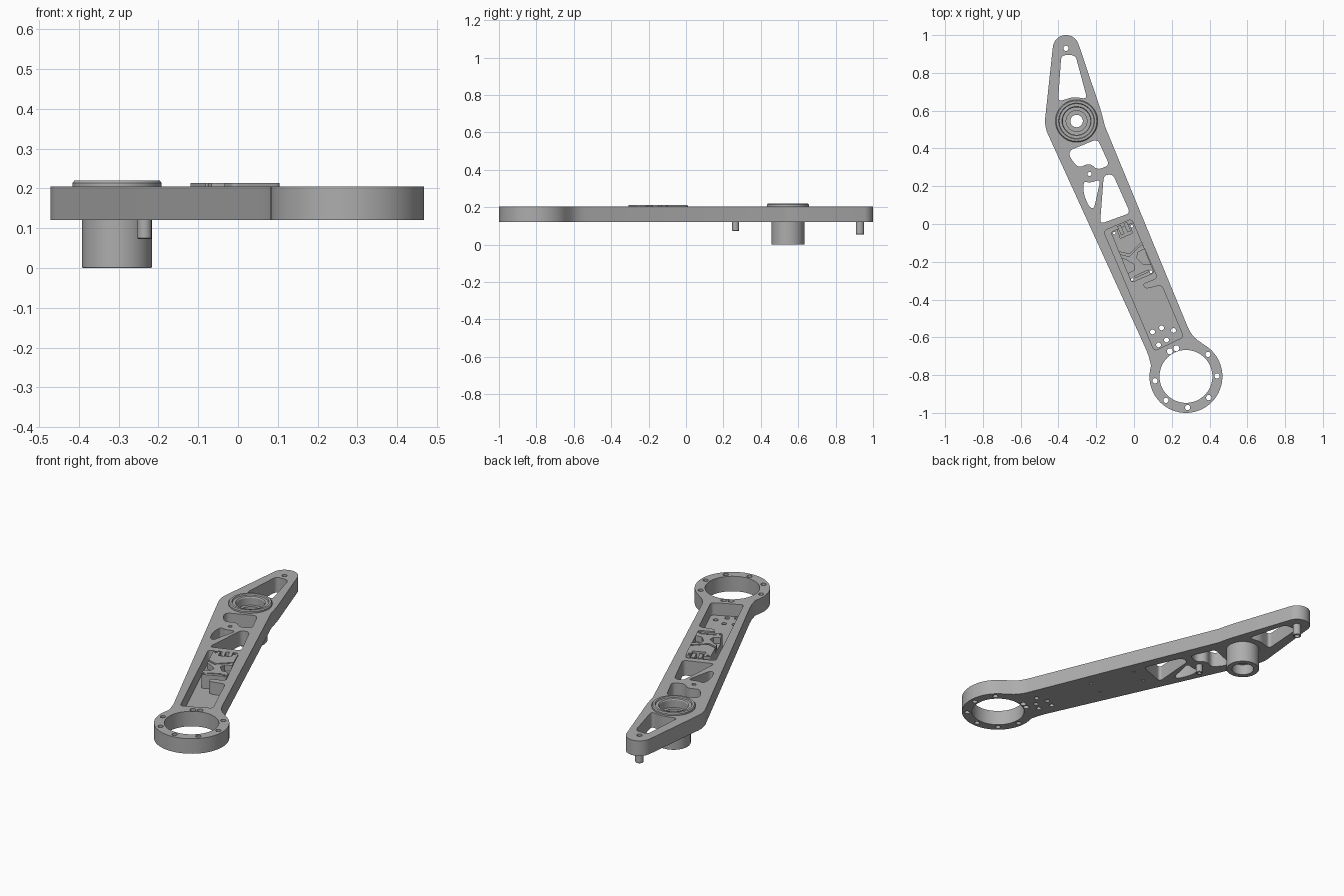
import bpy
import bmesh
from math import cos, sin, radians, tau
from mathutils import Vector

default = bpy.data.objects.get("Cube")
if default:
    bpy.data.objects.remove(default, do_unlink=True)

metal = bpy.data.materials.new("satin_grey")
metal.use_nodes = True
GREY = (0.42, 0.42, 0.42, 1)
metal.diffuse_color = GREY
for node in metal.node_tree.nodes:
    if node.type == 'BSDF_PRINCIPLED':
        node.inputs["Base Color"].default_value = GREY

BOTTOM, TOP, FLOOR = 0.12, 0.205, 0.135
RING, HUB = Vector((0.275, -0.807)), Vector((-0.304, 0.545))
TIP, PIVOT = Vector((-0.36, 0.93)), Vector((-0.235, 0.265))


def arc(center, r, start, end, steps):
    """Points along an arc, angles in degrees."""
    angles = [radians(start + (end - start) * i / steps) for i in range(steps + 1)]
    return [(center[0] + r * cos(a), center[1] + r * sin(a)) for a in angles]


def circle(center, r, sides=24):
    return arc(center, r, 0, 360, sides)[:-1]


def rounded(points, size, steps=6):
    """Polygon whose corners are softened, starting size away from each corner."""
    result = []
    count = len(points)
    for i in range(count):
        p = Vector(points[i])
        ends = []
        for q in (Vector(points[i - 1]), Vector(points[(i + 1) % count])):
            d = q - p
            ends.append(p + d.normalized() * min(size, d.length * 0.45))
        a, b = ends
        for k in range(steps + 1):
            t = k / steps
            result.append(tuple(a * (1 - t) ** 2 + p * 2 * t * (1 - t) + b * t * t))
    return result


def make_object(name, bm):
    bmesh.ops.recalc_face_normals(bm, faces=bm.faces[:])
    mesh = bpy.data.meshes.new(name)
    bm.to_mesh(mesh)
    bm.free()
    obj = bpy.data.objects.new(name, mesh)
    bpy.context.collection.objects.link(obj)
    mesh.materials.append(metal)
    return obj


def prism(name, outlines, low, high):
    """Upright prisms, one for each outline, in a single mesh."""
    bm = bmesh.new()
    for outline in outlines:
        face = bm.faces.new([bm.verts.new((x, y, low)) for x, y in outline])
        moved = bmesh.ops.extrude_face_region(bm, geom=[face], use_keep_orig=True)
        verts = [v for v in moved["geom"] if isinstance(v, bmesh.types.BMVert)]
        bmesh.ops.translate(bm, vec=(0, 0, high - low), verts=verts)
    return make_object(name, bm)


def lathe(name, center, profile, steps=64):
    """Closed radius and height profile turned about an upright axis."""
    bm = bmesh.new()
    rings = []
    for i in range(steps):
        a = tau * i / steps
        rings.append([bm.verts.new((center[0] + r * cos(a), center[1] + r * sin(a), z))
                      for r, z in profile])
    for i in range(steps):
        a, b = rings[i - 1], rings[i]
        for j in range(len(profile)):
            bm.faces.new((a[j - 1], a[j], b[j], b[j - 1]))
    return make_object(name, bm)


def cut(obj, outlines, low, high):
    cutter = prism("cutter", outlines, low, high)
    cutter.hide_render = True
    mod = obj.modifiers.new("cut", 'BOOLEAN')
    mod.operation = 'DIFFERENCE'
    mod.solver = 'EXACT'
    mod.object = cutter
    bpy.context.view_layer.objects.active = obj
    bpy.ops.object.modifier_apply(modifier=mod.name)
    bpy.data.objects.remove(cutter, do_unlink=True)


# Arm plate: clamp ring, straight beam, hub bulge and narrow tip
inner_bend = rounded([(0.371, -0.645), (0.30, -0.585), (0.257, -0.476)], 0.09)[7:14]
outer_bend = rounded([(-0.457, 0.477), (0.076, -0.69), (0.09, -0.75)], 0.06)[7:14]
hub_bend = rounded([(-0.294, 0.954), (-0.168, 0.58), (-0.14, 0.45)], 0.06)[7:14]
outline = arc(RING, 0.193, 57, -197, 64)
outline += outer_bend[::-1]
outline += arc(HUB, 0.167, 204, 175, 10)
outline += arc(TIP, 0.07, 172, 20, 20)
outline += hub_bend
outline += inner_bend[::-1]
arm = prism("arm_plate", [outline], BOTTOM, TOP)

# Lightening windows, bores and screw holes through the plate
windows = [
    [(-0.385, 0.894), (-0.31, 0.894), (-0.248, 0.662), (-0.32, 0.673), (-0.402, 0.648)],
    [(-0.341, 0.39), (-0.29, 0.41), (-0.193, 0.45), (-0.13, 0.312),
     (-0.193, 0.286), (-0.235, 0.323), (-0.294, 0.296), (-0.341, 0.354)],
    [(-0.267, 0.228), (-0.235, 0.217), (-0.177, 0.236), (-0.212, 0.08),
     (-0.238, 0.09), (-0.267, 0.159)],
    [(-0.16, 0.258), (-0.112, 0.264), (-0.02, 0.058), (-0.18, 0)],
]
through = [rounded(w, 0.026) for w in windows]
through += [circle(RING, 0.14, 72), circle(HUB, 0.087, 64),
            circle(TIP, 0.014), circle(PIVOT, 0.011)]
through += [circle(arc(RING, 0.165, a, a, 1)[0], 0.014, 16)
            for a in (45, 1, -43, -87, -130, -172)]
through += [circle(c, 0.016, 16) for c in ((0.19, -0.674), (0.224, -0.658))]
cut(arm, through, 0, 1)

# Electronics pocket with a short shoulder on one side
pocket = [(-0.161, -0.037), (-0.013, 0.026), (0.124, -0.286), (0.045, -0.317),
          (0.061, -0.344), (0.146, -0.323), (0.262, -0.598), (0.108, -0.672)]
cut(arm, [rounded(pocket, 0.02)], FLOOR, 1)
corner_holes = [(-0.104, -0.048), (-0.012, -0.012), (0.09, -0.253), (-0.01, -0.294)]
floor_holes = [(0.098, -0.571), (0.146, -0.55), (0.209, -0.563),
               (0.13, -0.64), (0.172, -0.614)]
cut(arm, [circle(c, 0.013, 16) for c in floor_holes]
    + [circle(c, 0.007, 12) for c in corner_holes], 0, 0.16)

# Module in the pocket with recesses and grooves
module = prism("control_module", [rounded(
    [(-0.124, -0.042), (-0.003, 0.011), (0.108, -0.259), (-0.013, -0.312)], 0.015)],
    FLOOR, 0.213)


def groove(path, width):
    return path + [(x, y - width) for x, y in reversed(path)]


cut(module, [
    [(-0.1, -0.17), (-0.04, -0.19), (0, -0.215), (0, -0.245), (-0.035, -0.262), (-0.07, -0.27)],
    [(0.08, -0.12), (0.02, -0.15), (0.015, -0.18), (0.05, -0.215), (0.11, -0.21)],
    [(-0.1, 0), (-0.035, 0.03), (-0.008, -0.048), (-0.072, -0.075)],
    groove([(-0.087, -0.145), (-0.025, -0.16), (0.052, -0.085)], 0.012),
    groove([(0.005, -0.276), (0.077, -0.243)], 0.009),
], 0.18, 1)
cut(module, [circle(c, 0.007, 12) for c in corner_holes], 0, 1)

# Two connector tabs at the module's upper end
tab = [(-0.089, -0.012), (-0.071, -0.004), (-0.05, -0.052), (-0.068, -0.06)]
for i in range(2):
    prism("connector_tab", [[(x + 0.034 * i, y + 0.015 * i) for x, y in tab]], 0.17, 0.208)

# Hollow hub with a rim above and a sleeve below
lathe("hub_bearing", HUB, [
    (0.058, 0), (0.086, 0), (0.088, 0.003), (0.088, TOP), (0.112, TOP), (0.112, 0.214),
    (0.107, 0.22), (0.095, 0.22), (0.092, 0.213), (0.077, 0.213), (0.073, 0.207),
    (0.073, 0.165), (0.055, 0.165), (0.055, 0.1), (0.033, 0.1), (0.033, 0.06), (0.058, 0.06)])

# Hollow pins under the plate
for name, center, inner, outer, low in (("tip_pin", TIP, 0.014, 0.022, 0.055),
                                        ("pivot_pin", PIVOT, 0.011, 0.018, 0.073)):
    lathe(name, center, [(inner, low), (outer - 0.002, low), (outer, low + 0.002),
                         (outer, BOTTOM), (inner, BOTTOM)], 32)

# Smooth round walls while keeping machined edges crisp
bpy.ops.object.select_all(action='DESELECT')
for obj in bpy.context.collection.objects:
    if obj.type == 'MESH' and metal.name in obj.data.materials:
        obj.select_set(True)
        bpy.context.view_layer.objects.active = obj
bpy.ops.object.shade_smooth_by_angle(angle=radians(30))
